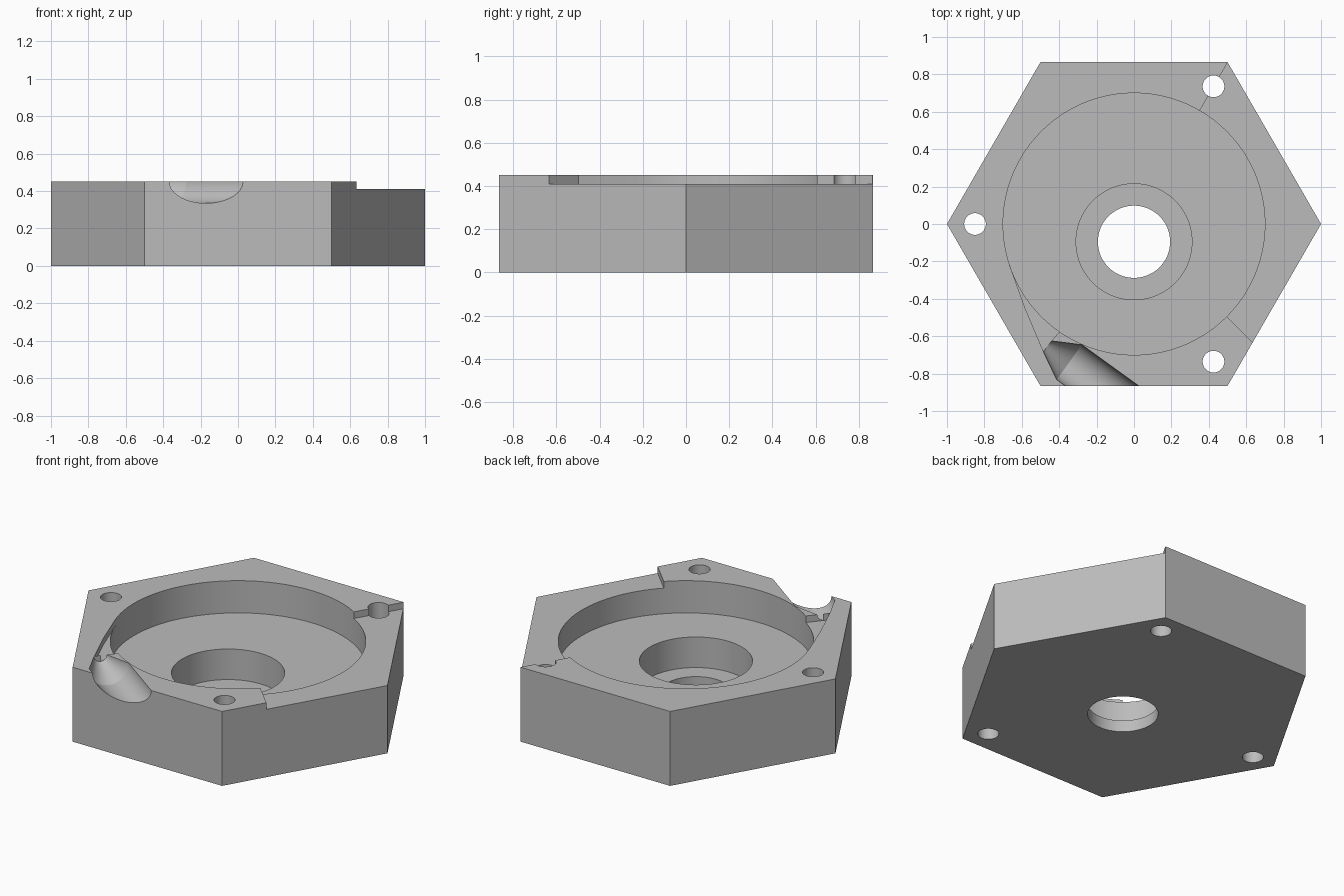
import bpy, bmesh, math
from mathutils import Vector

cube = bpy.data.objects.get("Cube")
if cube:
    bpy.data.objects.remove(cube, do_unlink=True)

HEIGHT = 0.45
STEP_Z = 0.41
CAVITY_R = 0.70


def new_object(name, bm):
    bmesh.ops.recalc_face_normals(bm, faces=bm.faces)
    mesh = bpy.data.meshes.new(name)
    bm.to_mesh(mesh)
    bm.free()
    obj = bpy.data.objects.new(name, mesh)
    bpy.context.collection.objects.link(obj)
    return obj


def prism(name, outline, z0, z1):
    bm = bmesh.new()
    face = bm.faces.new([bm.verts.new((x, y, z0)) for x, y in outline])
    ext = bmesh.ops.extrude_face_region(bm, geom=[face])
    for v in ext["geom"]:
        if isinstance(v, bmesh.types.BMVert):
            v.co.z = z1
    return new_object(name, bm)


def circle(cx, cy, r, n):
    return [(cx + r * math.cos(math.tau * i / n), cy + r * math.sin(math.tau * i / n))
            for i in range(n)]


def polar(r, degrees):
    a = math.radians(degrees)
    return (r * math.cos(a), r * math.sin(a))


def lathe(name, profile, origin, axis, n=64):
    """Solid of revolution from (distance, radius) pairs along a level axis."""
    axis = Vector(axis).normalized()
    side = Vector((-axis.y, axis.x, 0))
    up = Vector((0, 0, 1))
    bm = bmesh.new()
    rings = []
    for d, r in profile:
        ring = []
        for i in range(n):
            a = math.tau * (i + 0.5) / n
            ring.append(bm.verts.new(Vector(origin) + axis * d
                                     + (side * math.cos(a) + up * math.sin(a)) * r))
        rings.append(ring)
    for a, b in zip(rings, rings[1:]):
        for i in range(n):
            j = (i + 1) % n
            bm.faces.new((a[i], a[j], b[j], b[i]))
    bm.faces.new(rings[0])
    bm.faces.new(rings[-1])
    return new_object(name, bm)


# Hexagonal block
body = prism("hexagonal_housing", circle(0, 0, 1, 6), 0, HEIGHT)

cutters = [
    # Round cavity, offset bearing pocket and centre bore
    prism("cavity_cutter", circle(0, 0, CAVITY_R, 128), 0.255, 1),
    prism("pocket_cutter", circle(0, -0.095, 0.31, 96), 0.07, 0.8),
    prism("bore_cutter", circle(0, -0.095, 0.193, 96), -0.5, 0.7),
    # Lowered sector of the rim
    prism("step_cutter", [(0, 0), polar(1.5, -45), polar(1.7, 5), polar(1.5, 59.9)],
          STEP_Z, 0.9),
    # Shallow channel running tangentially into the cavity
    prism("channel_cutter", [(-0.665, -0.22), (-0.582, -0.45), (-0.485, -0.68),
                             (-0.44, -0.625), (-0.395, -0.57), (-0.3, -0.3)],
          STEP_Z, 0.95),
    # Slanted inlet drilling with a tapered end
    lathe("inlet_cutter", [(-0.5, 0.115), (0.217, 0.115), (0.362, 0.036)],
          (-0.17, -0.866, HEIGHT), (-0.81, 0.585, 0)),
]
# Three bolt holes
for angle in (60, 180, 300):
    cutters.append(prism("bolt_hole_cutter", circle(*polar(0.85, angle), 0.058, 48), -0.4, 1.1))

bpy.context.view_layer.objects.active = body
for cutter in cutters:
    cutter.hide_render = True
    mod = body.modifiers.new("cut", "BOOLEAN")
    mod.operation = "DIFFERENCE"
    mod.solver = "EXACT"
    mod.object = cutter
    bpy.ops.object.modifier_apply(modifier=mod.name)
    bpy.data.objects.remove(cutter, do_unlink=True)

# Plain grey finish
grey = bpy.data.materials.new("plain_grey")
grey.use_nodes = True
colour = (0.5, 0.5, 0.5, 1)
grey.diffuse_color = colour
grey.node_tree.nodes["Principled BSDF"].inputs["Base Color"].default_value = colour
body.data.materials.clear()
body.data.materials.append(grey)
for poly in body.data.polygons:
    poly.material_index = 0

bpy.ops.object.select_all(action="DESELECT")
body.select_set(True)
bpy.ops.object.shade_smooth_by_angle(angle=math.radians(25))
